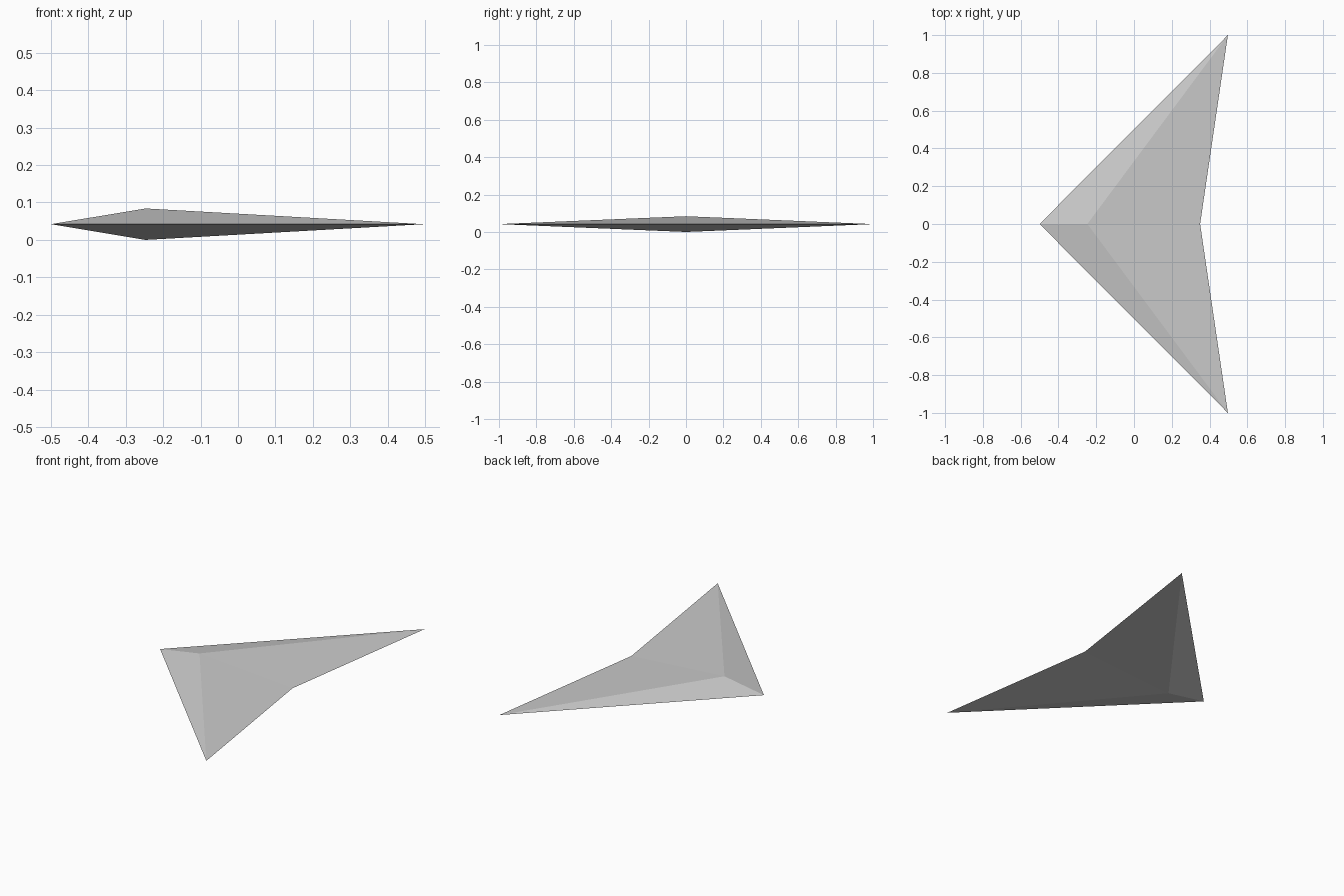
import bpy
import bmesh

default = bpy.data.objects.get("Cube")
if default:
    bpy.data.objects.remove(default, do_unlink=True)

# Single light grey finish
grey = bpy.data.materials.new("light_grey")
grey.use_nodes = True
colour = (0.6, 0.6, 0.6, 1.0)
grey.diffuse_color = colour
grey.node_tree.nodes["Principled BSDF"].inputs["Base Color"].default_value = colour

NOSE_X, TIP_X, NOTCH_X, PEAK_X = -0.5, 0.497, 0.35, -0.247
HALF_SPAN, HALF_THICK = 1.0, 0.042

# Swept wing: flat arrowhead rim, fanned to a peak above and below
bm = bmesh.new()
rim = [bm.verts.new((x, y, HALF_THICK)) for x, y in (
    (NOSE_X, 0), (TIP_X, -HALF_SPAN), (NOTCH_X, 0), (TIP_X, HALF_SPAN))]
for z in (0, 2 * HALF_THICK):
    peak = bm.verts.new((PEAK_X, 0, z))
    for i, corner in enumerate(rim):
        bm.faces.new((corner, rim[(i + 1) % len(rim)], peak))
bmesh.ops.recalc_face_normals(bm, faces=bm.faces)

mesh = bpy.data.meshes.new("swept_wing")
bm.to_mesh(mesh)
bm.free()
mesh.materials.append(grey)
wing = bpy.data.objects.new("swept_wing", mesh)
bpy.context.collection.objects.link(wing)
